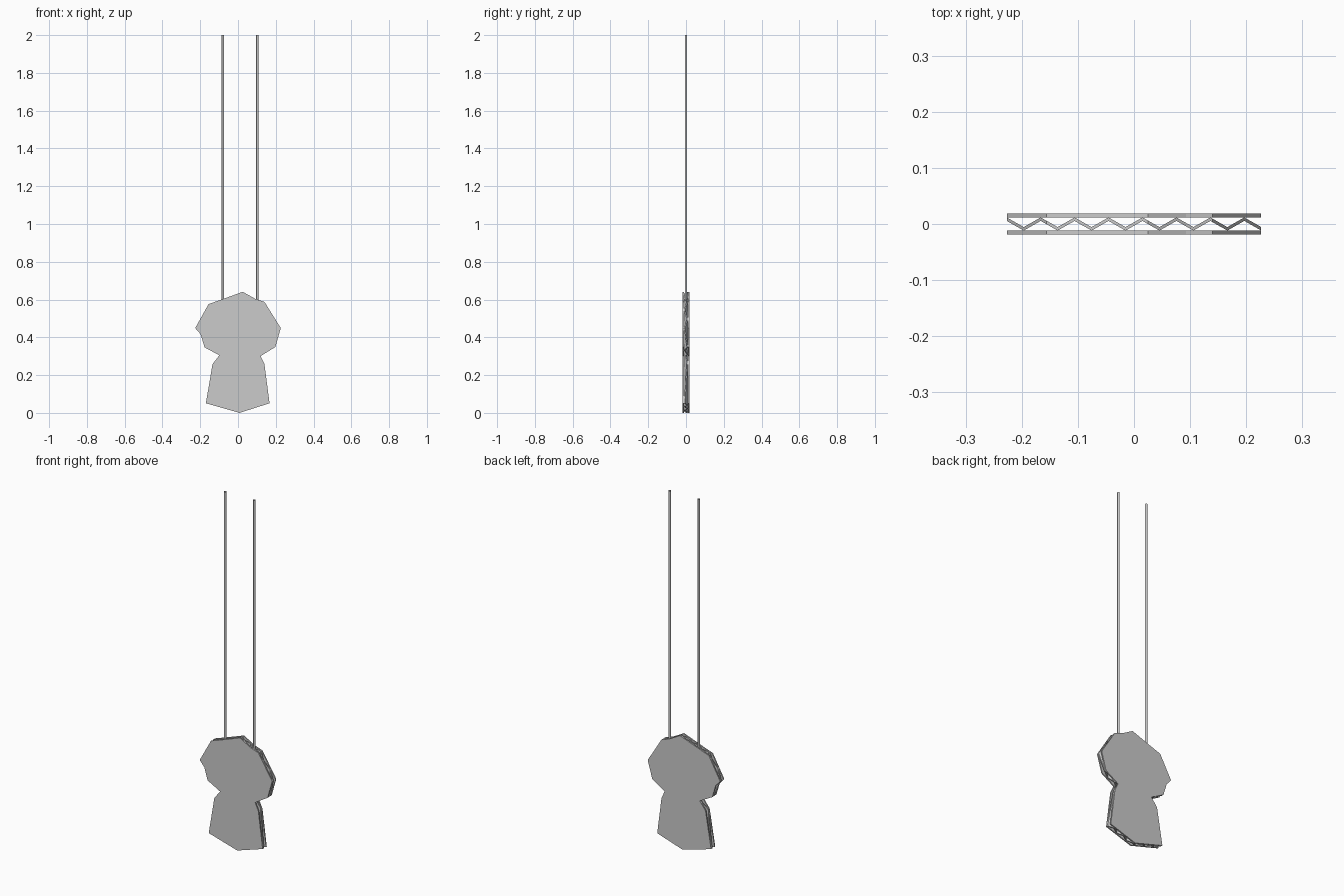
import bpy, bmesh, math

if "Cube" in bpy.data.objects:
    bpy.data.objects.remove(bpy.data.objects["Cube"])

HALF = 0.0187      # half thickness of the whole board
SHEET = 0.007      # liner sheet thickness

# Outline of the cut-out, x/z, clockwise from the top
OUTLINE = [(0.025, 0.645), (0.093, 0.607), (0.14, 0.592), (0.161, 0.558),
           (0.2265, 0.453), (0.198, 0.353), (0.12, 0.305), (0.14, 0.262),
           (0.167, 0.055), (0.008, 0.004), (-0.17, 0.055), (-0.135, 0.262),
           (-0.099, 0.309), (-0.177, 0.351), (-0.198, 0.42), (-0.2265, 0.453),
           (-0.156, 0.58), (-0.082, 0.606)]
LOW = min(z for x, z in OUTLINE)


def extrude_profile(name, points, step):
    """Make a closed prism from a planar loop of 3D points."""
    bm = bmesh.new()
    face = bm.faces.new([bm.verts.new(p) for p in points])
    out = bmesh.ops.extrude_face_region(bm, geom=[face])
    verts = [g for g in out["geom"] if isinstance(g, bmesh.types.BMVert)]
    bmesh.ops.translate(bm, vec=step, verts=verts)
    bmesh.ops.recalc_face_normals(bm, faces=bm.faces)
    mesh = bpy.data.meshes.new(name)
    bm.to_mesh(mesh)
    bm.free()
    ob = bpy.data.objects.new(name, mesh)
    bpy.context.collection.objects.link(ob)
    return ob


def outline_slab(name, y, depth):
    return extrude_profile(name, [(x, y, z - LOW) for x, z in OUTLINE], (0, depth, 0))


# Front and back liner sheets
outline_slab("front_sheet", -HALF, SHEET)
outline_slab("back_sheet", HALF - SHEET, SHEET)

# Zigzag corrugated core, trimmed to the outline
inner = HALF - SHEET
band = 0.0062
upper, lower = [], []
for i in range(16):
    x = -0.2268 + i * 0.03024
    mid = (inner - band / 2) * (1 if i % 2 == 0 else -1)
    upper.append((x, mid + band / 2, -0.05))
    lower.append((x, mid - band / 2, -0.05))
core = extrude_profile("corrugated_core", upper + lower[::-1], (0, 0, 0.8))
cutter = outline_slab("outline_cutter", -0.05, 0.1)
mod = core.modifiers.new("trim", 'BOOLEAN')
mod.operation = 'INTERSECT'
mod.solver = 'EXACT'
mod.object = cutter
bpy.context.view_layer.objects.active = core
bpy.ops.object.modifier_apply(modifier=mod.name)
bpy.data.objects.remove(cutter)

# Two hanging cords, open tubes
for name, x in (("left_cord", -0.08), ("right_cord", 0.102)):
    bottom, top = 0.597, 2.0
    bpy.ops.mesh.primitive_cylinder_add(vertices=8, radius=0.0065, depth=top - bottom,
                                        end_fill_type='NOTHING',
                                        location=(x, 0, (top + bottom) / 2))
    bpy.context.object.name = name
    bpy.ops.object.shade_smooth_by_angle(angle=math.radians(50))
